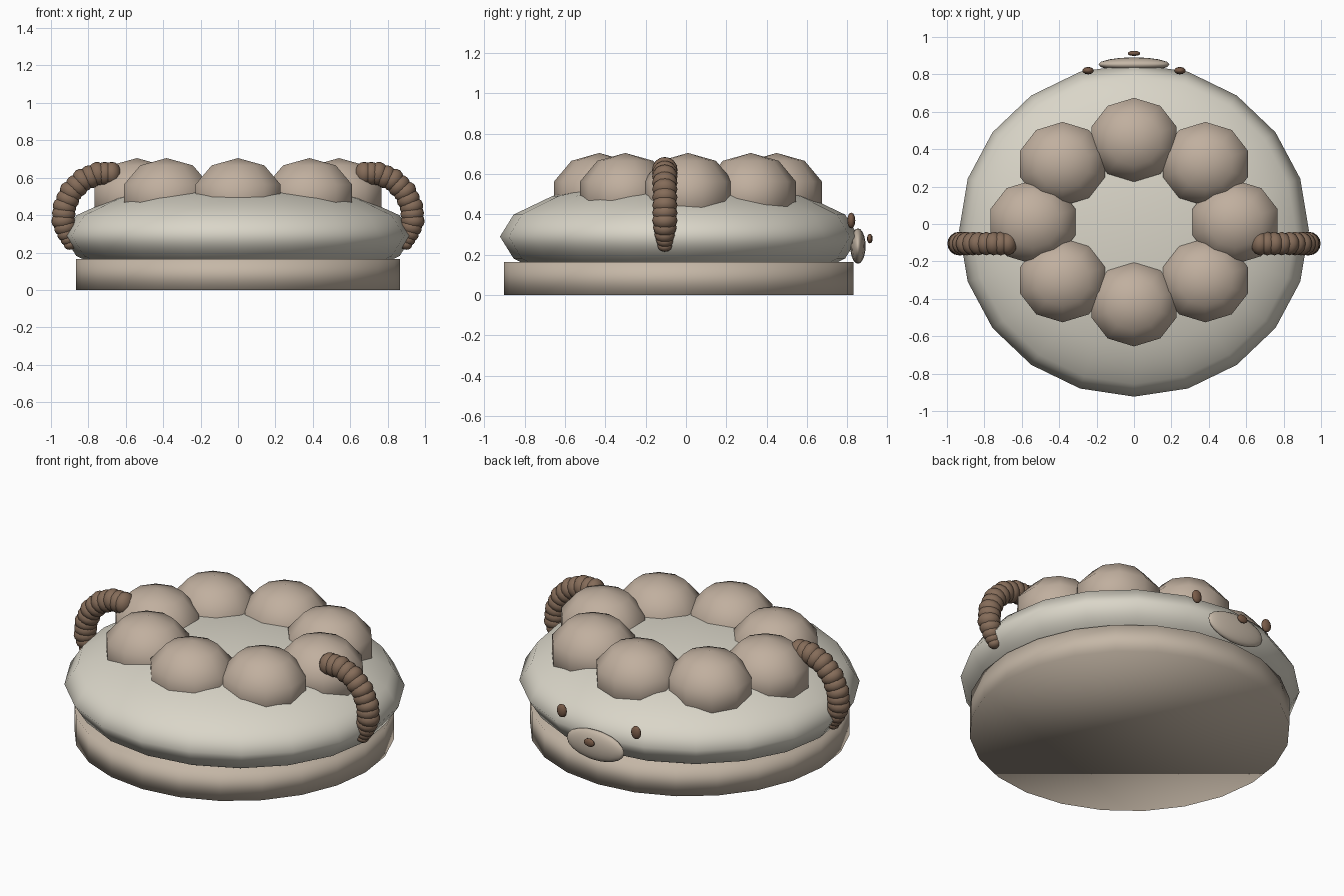
import bpy, math
from mathutils import Vector

if "Cube" in bpy.data.objects:
    bpy.data.objects.remove(bpy.data.objects["Cube"])


def material(name, rgb):
    m = bpy.data.materials.new(name)
    m.diffuse_color = (*rgb, 1)
    m.use_nodes = True
    m.node_tree.nodes["Principled BSDF"].inputs["Base Color"].default_value = m.diffuse_color
    return m


CREAM = material("cream", (0.70, 0.67, 0.58))
TAN = material("tan", (0.53, 0.43, 0.345))
BEIGE = material("beige", (0.56, 0.475, 0.385))
BROWN = material("brown", (0.235, 0.15, 0.10))
DARK = material("dark_brown", (0.19, 0.105, 0.065))


def finish(name, mat):
    ob = bpy.context.object
    ob.name = name
    ob.data.materials.append(mat)
    bpy.ops.object.shade_smooth()
    return ob


def ellipsoid(name, loc, size, mat, seg=12, rings=8):
    bpy.ops.mesh.primitive_uv_sphere_add(segments=seg, ring_count=rings, radius=1, location=loc)
    ob = finish(name, mat)
    ob.scale = size
    return ob


# Round base plate
bpy.ops.mesh.primitive_cylinder_add(vertices=24, radius=0.867, depth=0.165,
                                    location=(0, -0.037, 0.0825))
finish("base", BEIGE)

# Flattened body
ellipsoid("body", (0, -0.033, 0.29), (0.935, 0.89, 0.285), CREAM, 20, 8)

# Ring of eight domes on top
for i in range(8):
    a = i * math.pi / 4
    ellipsoid("dome", (0.54 * math.cos(a), 0.01 + 0.44 * math.sin(a), 0.50),
              (0.252, 0.236, 0.205), TAN, 10, 5)

# Segmented curved horns at both sides
path = [Vector(p) for p in ((0.675, 0.622), (0.75, 0.622), (0.83, 0.588), (0.893, 0.525),
                            (0.928, 0.445), (0.935, 0.37), (0.915, 0.30), (0.895, 0.245))]


def along(t):
    f = t * (len(path) - 1)
    k = min(int(f), len(path) - 2)
    return path[k].lerp(path[k + 1], f - k)


COUNT = 15
for side in (-1, 1):
    for i in range(COUNT):
        t = i / (COUNT - 1)
        p = along(t)
        d = along(min(t + 0.03, 1)) - along(max(t - 0.03, 0))
        r = 0.063 - 0.026 * max(0, (t - 0.75) / 0.25)
        ob = ellipsoid("horn_segment", (side * p.x, -0.105, p.y),
                       (r * 0.8, r, r), BROWN, 12, 8)
        ob.rotation_euler.y = -math.atan2(d.y, side * d.x)

# Snout, nose and eyes on the back rim
ellipsoid("snout", (0, 0.853, 0.243), (0.19, 0.038, 0.088), BEIGE, 16, 10)
ellipsoid("nose", (0, 0.912, 0.28), (0.035, 0.014, 0.024), DARK, 10, 6)
for side in (-1, 1):
    ellipsoid("eye", (side * 0.245, 0.82, 0.37), (0.031, 0.02, 0.039), DARK, 10, 6)
